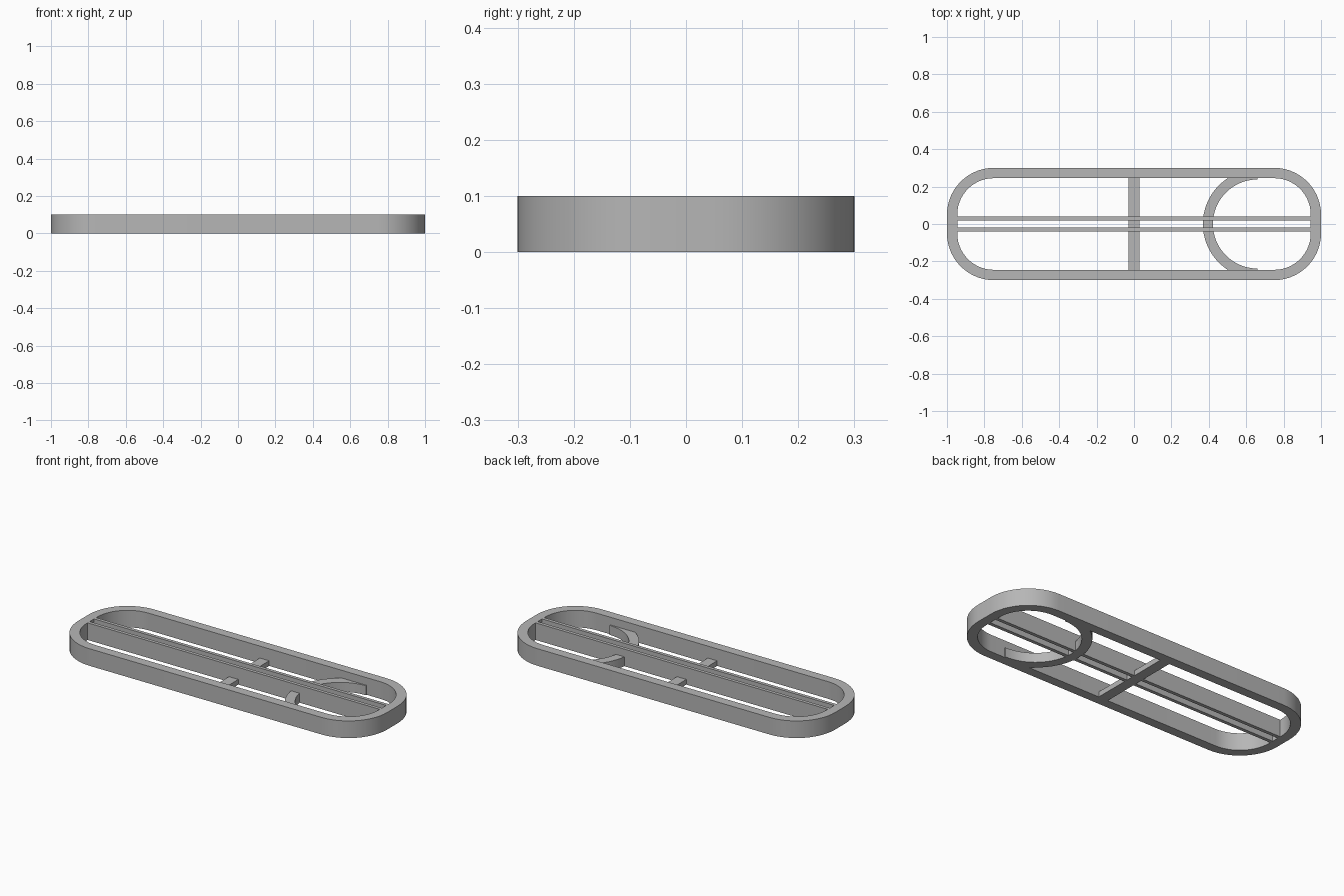
import bpy
import bmesh
import math

cube = bpy.data.objects.get("Cube")
if cube:
    bpy.data.objects.remove(cube, do_unlink=True)

HEIGHT = 0.1
grey = bpy.data.materials.new("plain grey")
grey.use_nodes = True
colour = (0.47, 0.47, 0.47, 1)
grey.diffuse_color = colour
grey.node_tree.nodes["Principled BSDF"].inputs["Base Color"].default_value = colour


def band(name, outer, inner, height, closed):
    """Upright wall between two matching outlines, standing on the floor."""
    bm = bmesh.new()
    rings = []
    for o, i in zip(outer, inner):
        rings.append([bm.verts.new((*p, z)) for p, z in
                      ((o, 0), (o, height), (i, height), (i, 0))])
    count = len(rings)
    for k in range(count if closed else count - 1):
        a, b = rings[k], rings[(k + 1) % count]
        for j in range(4):
            n = (j + 1) % 4
            bm.faces.new((a[j], b[j], b[n], a[n]))
    if not closed:
        bm.faces.new(rings[0])
        bm.faces.new(rings[-1])
    bmesh.ops.recalc_face_normals(bm, faces=bm.faces)
    return finish(name, bm)


def box(name, x, y, height):
    """Box on the floor spanning the given x and y ranges."""
    bm = bmesh.new()
    bmesh.ops.create_cube(bm, size=1)
    for v in bm.verts:
        v.co = (x[v.co.x > 0], y[v.co.y > 0], height * (v.co.z > 0))
    return finish(name, bm)


def finish(name, bm):
    mesh = bpy.data.meshes.new(name)
    bm.to_mesh(mesh)
    bm.free()
    mesh.materials.append(grey)
    obj = bpy.data.objects.new(name, mesh)
    bpy.context.collection.objects.link(obj)
    bpy.ops.object.select_all(action='DESELECT')
    bpy.context.view_layer.objects.active = obj
    obj.select_set(True)
    bpy.ops.object.shade_smooth_by_angle(angle=math.radians(30))
    return obj


def rounded_outline(radius, cx=0.75, cy=0.05, steps=14):
    points = []
    for corner, (sx, sy) in enumerate(((1, 1), (-1, 1), (-1, -1), (1, -1))):
        for k in range(steps + 1):
            a = math.pi / 2 * (corner + k / steps)
            points.append((sx * cx + radius * math.cos(a),
                           sy * cy + radius * math.sin(a)))
    return points


def arc_outline(radius, cx=0.66, steps=32):
    return [(cx + radius * math.cos(a), radius * math.sin(a))
            for a in (math.pi * (0.5 + k / steps) for k in range(steps + 1))]


# Rounded outer frame
band("outer_frame", rounded_outline(0.25), rounded_outline(0.195), HEIGHT, True)

# Pair of long rails down the middle
for side, label in ((1, "back"), (-1, "front")):
    box(label + "_rail", (-0.95, 0.95), sorted((side * 0.02, side * 0.04)), HEIGHT)

# Low cross bar and half-round rib
box("cross_bar", (-0.03, 0.03), (-0.25, 0.25), 0.03)
band("half_round_rib", arc_outline(0.292), arc_outline(0.238), 0.055, False)
